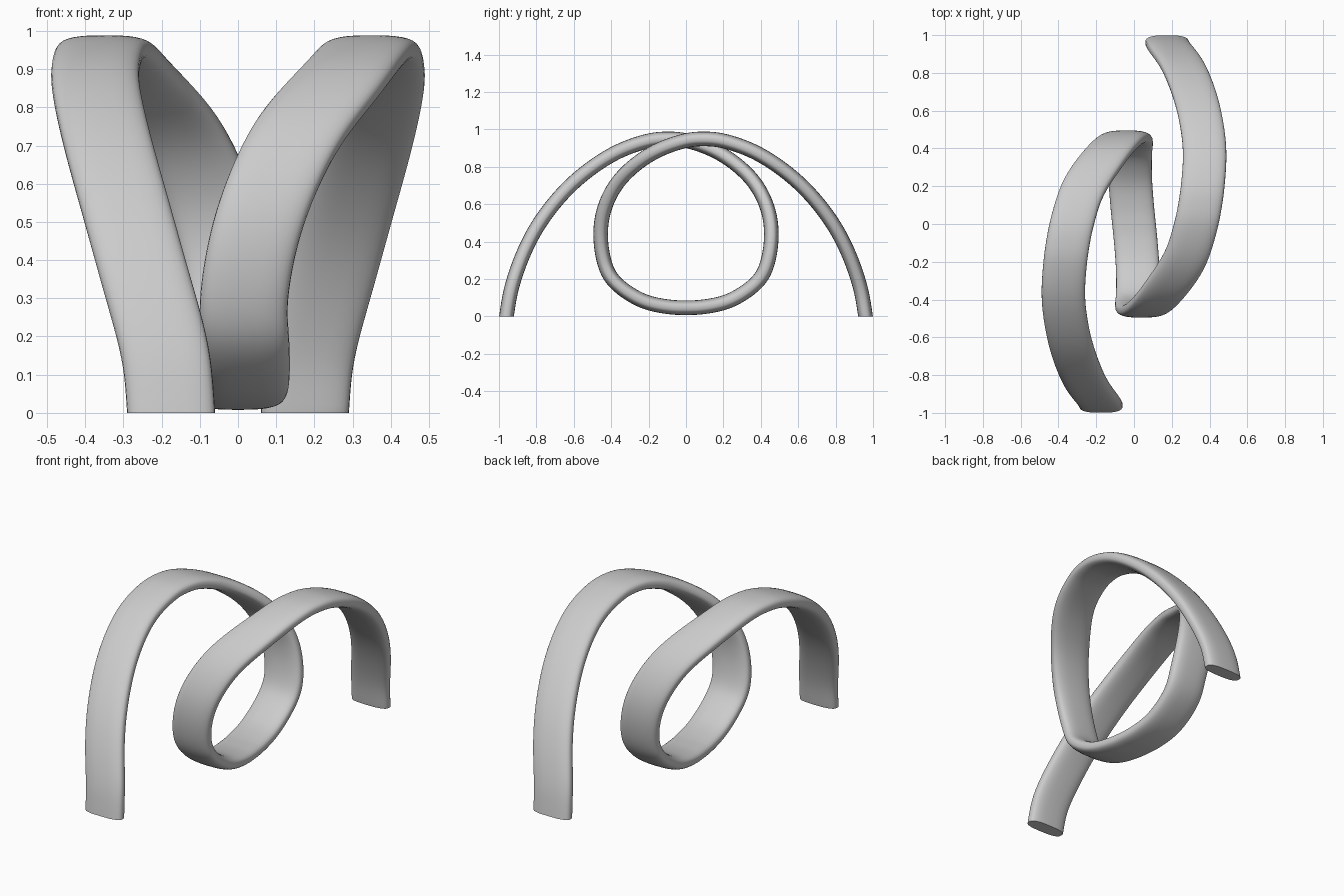
import bpy, bmesh, math
from mathutils import Vector

if "Cube" in bpy.data.objects:
    bpy.data.objects.remove(bpy.data.objects["Cube"])

W, T = 0.115, 0.039          # half width / half thickness of the band
SIDES, STEPS = 32, 10

# Half of the centre line: front foot -> top -> back of loop -> loop bottom
half = [Vector(p) for p in [
    (-.175, -.96, 0), (-.19, -.932, .16), (-.245, -.86, .36), (-.295, -.757, .54),
    (-.345, -.6, .72), (-.375, -.4, .865), (-.366, -.22, .935), (-.35, -.1, .95),
    (-.325, .02, .937), (-.27, .19, .87), (-.165, .345, .745), (-.09, .43, .6),
    (-.04, .458, .45), (-.014, .438, .29), (-.02, .38, .18),
    (-.02, .24, .085), (-.01, .1, .052), (0, 0, .047)]]
# The other half is the same line turned 180 degrees about z
pts = half + [Vector((-p.x, -p.y, p.z)) for p in reversed(half[:-1])]


def spline(p):
    """Catmull-Rom curve through the points."""
    q = [2 * p[0] - p[1]] + p + [2 * p[-1] - p[-2]]
    out = []
    for i in range(1, len(q) - 2):
        a, b, c, d = q[i - 1:i + 3]
        for k in range(STEPS):
            t = k / STEPS
            out.append(0.5 * (2 * b + (c - a) * t + (2 * a - 5 * b + 4 * c - d) * t * t
                              + (3 * b - a - 3 * c + d) * t ** 3))
    out.append(p[-1].copy())
    return out


path = spline(pts)
for _ in range(15):
    path = [path[0]] + [(path[i - 1] + 2 * path[i] + path[i + 1]) / 4
                        for i in range(1, len(path) - 1)] + [path[-1]]

# Rounded flat section
section = []
for k in range(SIDES):
    a = 2 * math.pi * k / SIDES
    c, s = math.cos(a), math.sin(a)
    section.append((W * math.copysign(abs(c) ** 0.7, c), T * math.copysign(abs(s) ** 0.7, s)))

# Sweep the section, keeping its width as close to the x axis as possible
bm = bmesh.new()
rings = []
for i, p in enumerate(path):
    t = (path[min(i + 1, len(path) - 1)] - path[max(i - 1, 0)]).normalized()
    if i in (0, len(path) - 1):
        t = Vector((0, 0, 1 if i == 0 else -1))   # feet cut level
    u = Vector((1, 0, 0))
    u = (u - u.dot(t) * t).normalized()
    n = t.cross(u)
    rings.append([bm.verts.new(p + u * a + n * b) for a, b in section])
for r, s in zip(rings, rings[1:]):
    for k in range(SIDES):
        j = (k + 1) % SIDES
        bm.faces.new((r[k], r[j], s[j], s[k]))
bm.faces.new(rings[0])
bm.faces.new(rings[-1])
bmesh.ops.recalc_face_normals(bm, faces=bm.faces)
mesh = bpy.data.meshes.new("looped_band")
bm.to_mesh(mesh)
bm.free()
band = bpy.data.objects.new("looped_band", mesh)
bpy.context.collection.objects.link(band)
bpy.context.view_layer.objects.active = band
band.select_set(True)
bpy.ops.object.shade_smooth_by_angle(angle=math.radians(40))
